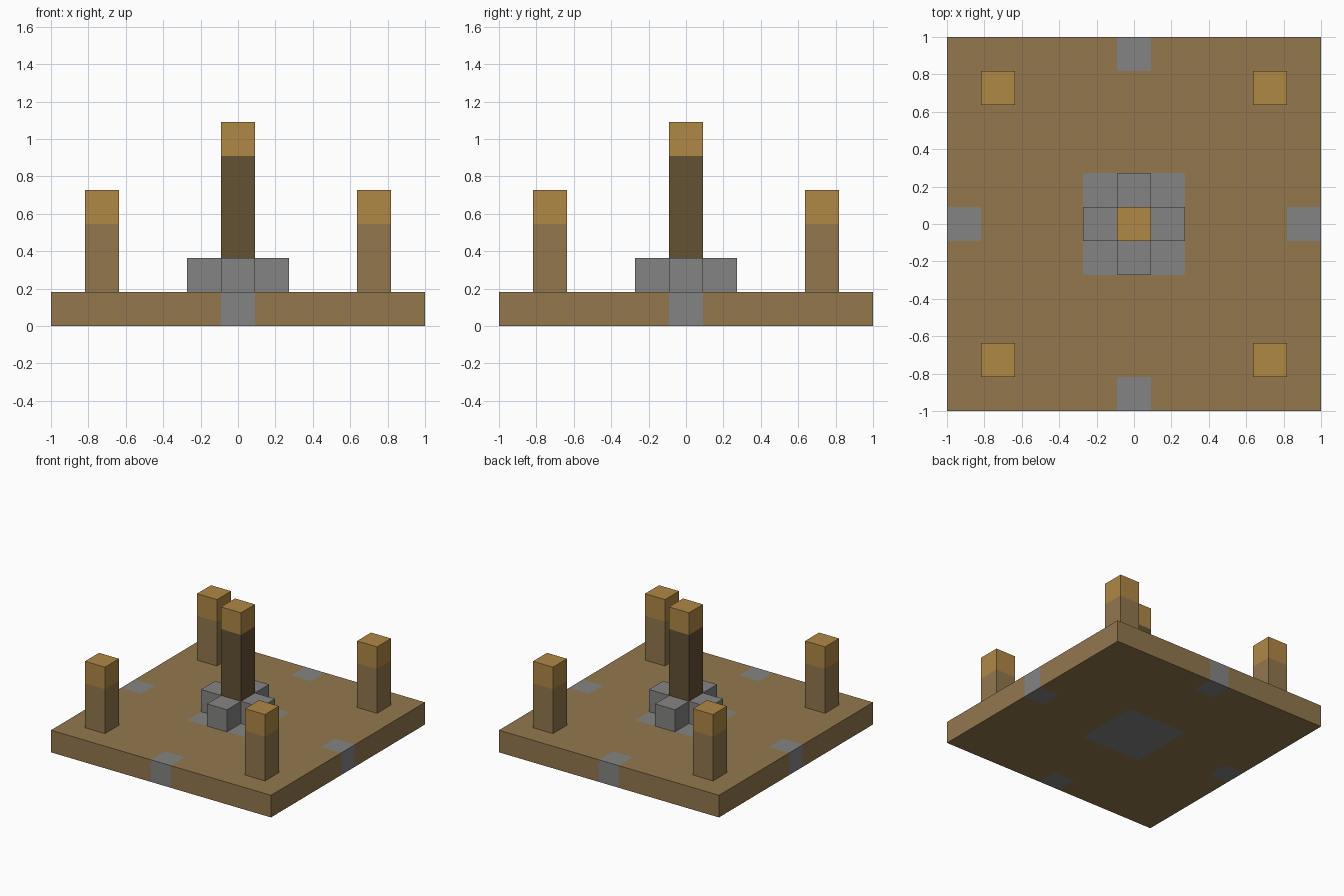
import bpy, bmesh
from mathutils import Vector

if "Cube" in bpy.data.objects:
    bpy.data.objects.remove(bpy.data.objects["Cube"], do_unlink=True)

U = 2 / 11  # side of one block


def material(name, rgb):
    m = bpy.data.materials.new(name)
    m.use_nodes = True
    m.diffuse_color = (*rgb, 1)
    node = next(n for n in m.node_tree.nodes if n.type == 'BSDF_PRINCIPLED')
    node.inputs["Base Color"].default_value = (*rgb, 1)
    return m


WOOD = material("wood brown", (0.288, 0.186, 0.076))
STONE = material("stone grey", (0.231, 0.231, 0.228))
DARK = material("dark wood", (0.127, 0.082, 0.034))
GOLD = material("golden tip", (0.434, 0.246, 0.060))


def block(name, centre, size, mats, cuts=(), rule=None):
    """Box in block units; cuts are (axis, position), rule picks a face's material."""
    bm = bmesh.new()
    bmesh.ops.create_cube(bm, size=1)
    for v in bm.verts:
        v.co = Vector(c + p * s for c, p, s in zip(centre, v.co, size))
    for axis, pos in cuts:
        normal, point = Vector(), Vector()
        normal[axis], point[axis] = 1, pos
        bmesh.ops.bisect_plane(bm, geom=bm.verts[:] + bm.edges[:] + bm.faces[:],
                               plane_co=point, plane_no=normal)
    if rule:
        for f in bm.faces:
            f.material_index = int(rule(f.calc_center_median()))
    bmesh.ops.scale(bm, vec=(U, U, U), verts=bm.verts)
    mesh = bpy.data.meshes.new(name)
    bm.to_mesh(mesh)
    bm.free()
    for m in mats:
        mesh.materials.append(m)
    obj = bpy.data.objects.new(name, mesh)
    bpy.context.collection.objects.link(obj)
    return obj


# Floor with a stone centre and a stone block in the middle of each edge
def is_stone(c):
    near, far = sorted((abs(c.x), abs(c.y)))
    return far < 1.5 or (near < 0.5 and far > 4.5)


floor_cuts = [(axis, side * d) for axis in (0, 1) for d in (0.5, 1.5, 4.5) for side in (-1, 1)]
block("floor", (0, 0, 0.5), (11, 11, 1), (WOOD, STONE), floor_cuts, is_stone)

# Four stone blocks around the pillar
for side, x, y in (("left", 1, 0), ("right", -1, 0), ("back", 0, 1), ("front", 0, -1)):
    block(f"pillar_foot_{side}", (x, y, 1.5), (1, 1, 1), (STONE,))

# Central pillar with a golden tip
block("pillar", (0, 0, 3.5), (1, 1, 5), (DARK, GOLD), [(2, 5)], lambda c: c.z > 5)

# Corner posts with golden tips
for x, side in ((4, "left"), (-4, "right")):
    for y, end in ((4, "back"), (-4, "front")):
        block(f"post_{end}_{side}", (x, y, 2.5), (1, 1, 3), (WOOD, GOLD),
              [(2, 3)], lambda c: c.z > 3)
